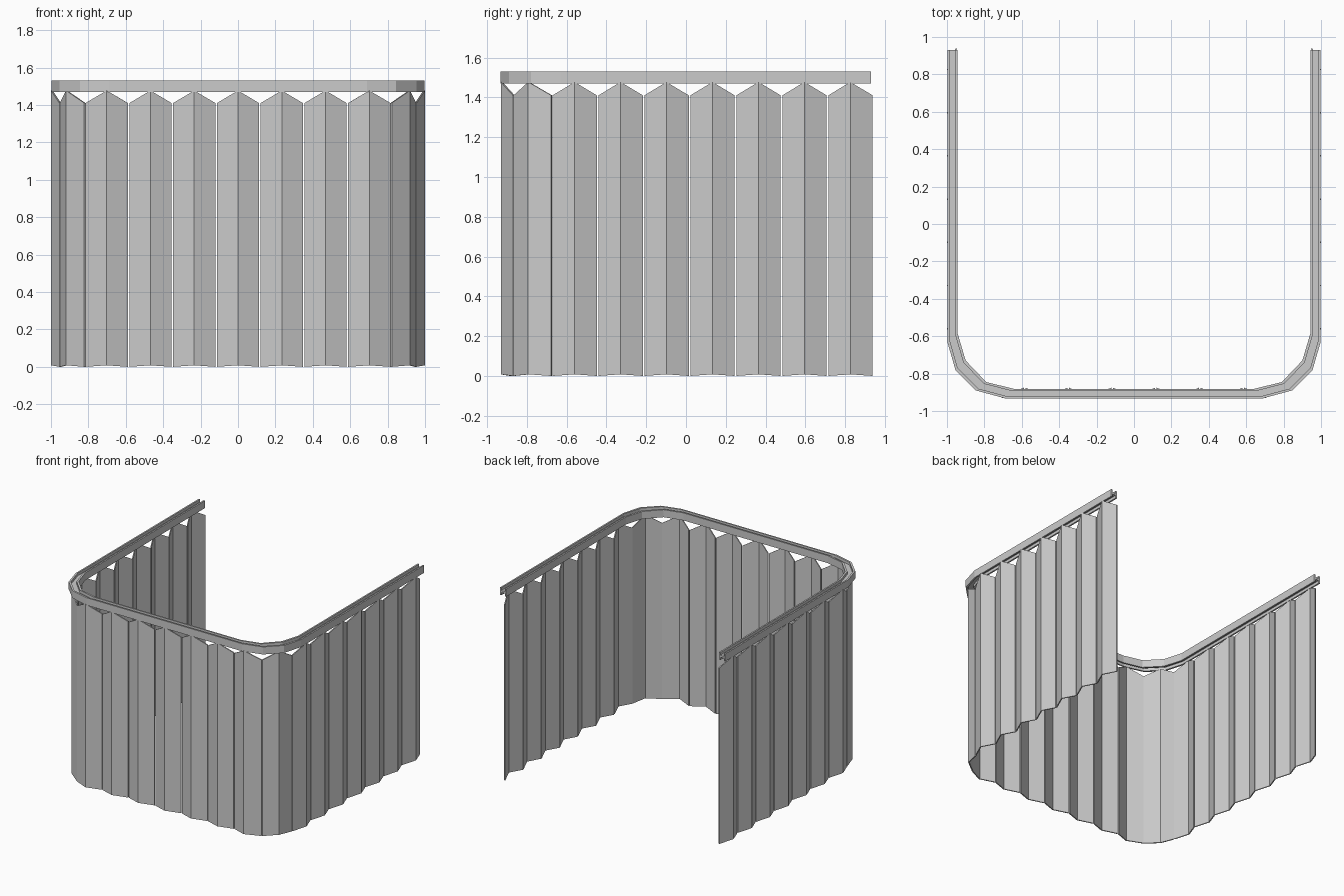
import bpy
import bmesh
from mathutils import Vector

if "Cube" in bpy.data.objects:
    bpy.data.objects.remove(bpy.data.objects["Cube"], do_unlink=True)

grey = bpy.data.materials.new("plain grey")
grey.use_nodes = True
grey.diffuse_color = (0.6, 0.6, 0.6, 1)
grey.node_tree.nodes["Principled BSDF"].inputs["Base Color"].default_value = (0.6, 0.6, 0.6, 1)


def loft(name, rings):
    """Skin matching closed rings and cap both ends."""
    bm = bmesh.new()
    loops = [[bm.verts.new(co) for co in ring] for ring in rings]
    count = len(loops[0])
    for a, b in zip(loops, loops[1:]):
        for i in range(count):
            j = (i + 1) % count
            bm.faces.new((a[i], a[j], b[j], b[i]))
    bm.faces.new(loops[0])
    bm.faces.new(loops[-1])
    bmesh.ops.recalc_face_normals(bm, faces=bm.faces)
    mesh = bpy.data.meshes.new(name)
    bm.to_mesh(mesh)
    bm.free()
    mesh.materials.append(grey)
    bpy.context.collection.objects.link(bpy.data.objects.new(name, mesh))


def mirrored(half):
    return [(-x, y) for x, y in reversed(half)] + half


# Rail: an H-shaped channel swept round the U, mitred at the corners
outer = mirrored([(0.69, -0.932), (0.845, -0.89), (0.955, -0.78), (0.998, -0.63), (0.998, 0.93)])
inner = mirrored([(0.64, -0.882), (0.79, -0.845), (0.9, -0.73), (0.943, -0.585), (0.943, 0.93)])
low, high, wall = 1.47, 1.53, 0.22
web_low, web_high = 1.492, 1.508
section = [(0, low), (wall, low), (wall, web_low), (1 - wall, web_low), (1 - wall, low), (1, low),
           (1, high), (1 - wall, high), (1 - wall, web_high), (wall, web_high), (wall, high), (0, high)]
loft("curtain_rail", [[(*Vector(o).lerp(Vector(i), u), z) for u, z in section]
                      for o, i in zip(outer, inner)])

# Fold line of the curtain: outward ridges alternate with inward valleys
step = 0.234
ridges = [(step * k, -0.931) for k in range(4)] + [(0.92, -0.793)]
valleys = [(step * (k + 0.5), -0.884) for k in range(3)] + [(0.82, -0.87), (0.955, -0.675)]
side_step = 0.231
for k in range(7):
    ridges.append((1.0, -0.56 + side_step * k))
    valleys.append((0.955, -0.675 + side_step * (k + 1)))


def panel(name, start, ridge, end, gap=0.004, thick=0.009):
    """One folded strip with a pointed top."""
    a, p, b = Vector(start), Vector(ridge), Vector(end)
    along = (b - a).normalized()
    inward = Vector((-along.y, along.x)) * thick
    if inward.dot((a + b) / 2 - p) < 0:
        inward = -inward
    a, b = a + along * gap, b - along * gap
    outline = [a, p, b, b + inward, p + inward, a + inward]
    foot = [0, 0.008, 0, 0, 0.008, 0]
    top = [1.41, 1.477, 1.41, 1.41, 1.477, 1.41]
    loft(name, [[(*c, z) for c, z in zip(outline, heights)] for heights in (foot, top)])


# Curtain strips: one in the middle, the rest in mirrored pairs
panel("middle_strip", (-valleys[0][0], valleys[0][1]), ridges[0], valleys[0])
for k in range(1, len(ridges)):
    for side, sign in (("left", 1), ("right", -1)):
        pts = [(sign * x, y) for x, y in (valleys[k - 1], ridges[k], valleys[k])]
        panel(f"{side}_strip_{k}", *pts)
